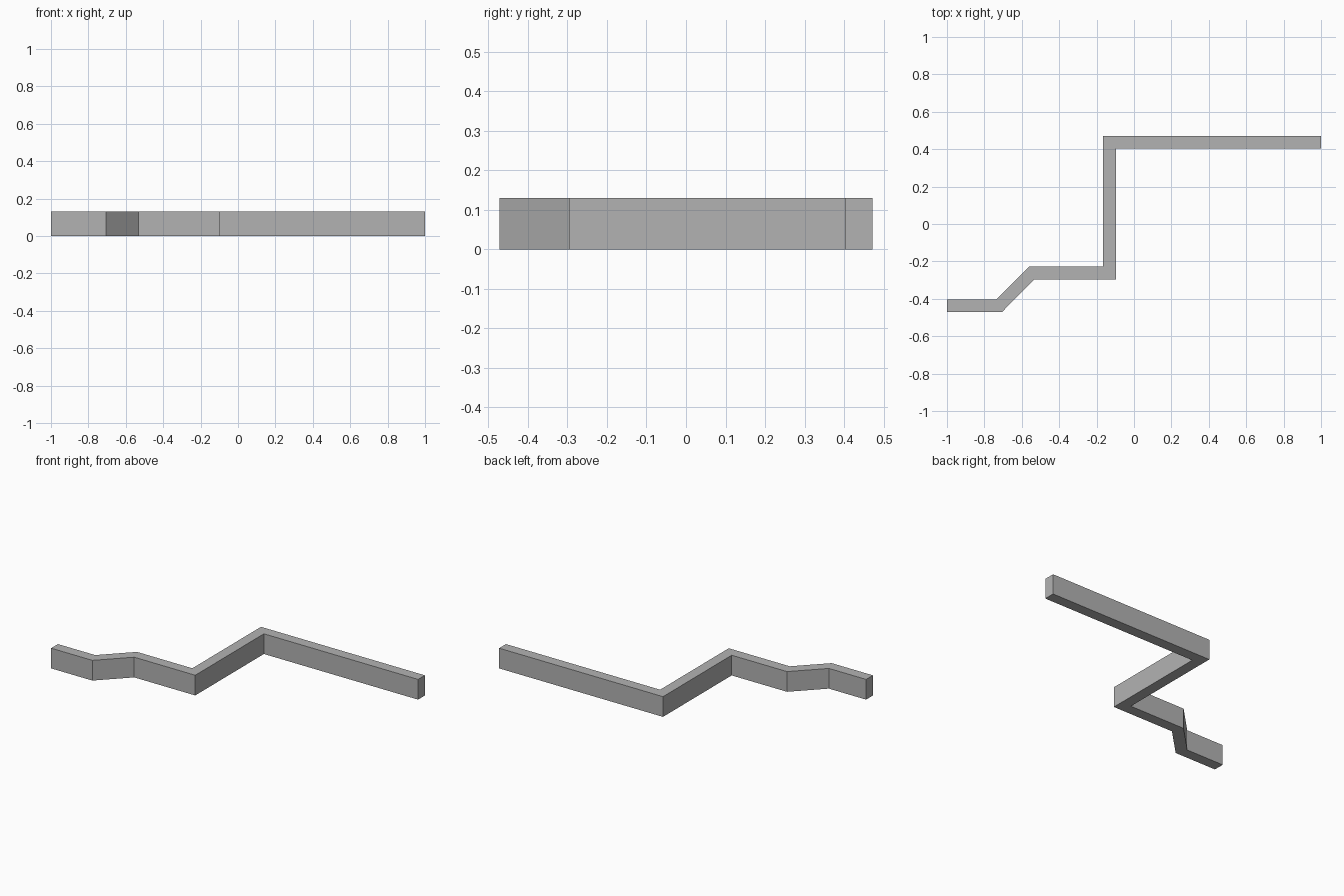
import bpy
import bmesh
from mathutils import Vector

cube = bpy.data.objects.get("Cube")
if cube:
    bpy.data.objects.remove(cube, do_unlink=True)

WIDTH = 0.069
HEIGHT = 0.13

# Centreline of the wall, from the right end to the left end
PATH = [Vector(p) for p in (
    (-1, -0.437), (-0.721, -0.437), (-0.546, -0.261),
    (-0.132, -0.261), (-0.132, 0.437), (1, 0.437))]


def mitred_offset(path, distance):
    """Offset a polyline sideways, keeping mitred corners."""
    normals = []
    for a, b in zip(path, path[1:]):
        d = (b - a).normalized()
        normals.append(Vector((-d.y, d.x)))
    result = []
    for i, p in enumerate(path):
        before = normals[max(i - 1, 0)]
        after = normals[min(i, len(normals) - 1)]
        result.append(p + (before + after) * distance / (1 + before.dot(after)))
    return result


# One quad per straight run, raised to full height
bm = bmesh.new()
sides = [[bm.verts.new((p.x, p.y, 0)) for p in mitred_offset(PATH, s * WIDTH / 2)]
         for s in (-1, 1)]
right, left = sides
for i in range(len(PATH) - 1):
    bm.faces.new((right[i], right[i + 1], left[i + 1], left[i]))
base = bm.faces[:]
raised = bmesh.ops.extrude_face_region(bm, geom=base, use_keep_orig=True)
top = [v for v in raised["geom"] if isinstance(v, bmesh.types.BMVert)]
bmesh.ops.translate(bm, verts=top, vec=(0, 0, HEIGHT))
bmesh.ops.recalc_face_normals(bm, faces=bm.faces[:])

mesh = bpy.data.meshes.new("zigzag_wall")
bm.to_mesh(mesh)
bm.free()
wall = bpy.data.objects.new("zigzag_wall", mesh)
bpy.context.collection.objects.link(wall)

# Plain grey finish
grey = bpy.data.materials.new("plain_grey")
grey.use_nodes = True
colour = (0.45, 0.45, 0.45, 1)
grey.diffuse_color = colour
grey.node_tree.nodes["Principled BSDF"].inputs["Base Color"].default_value = colour
mesh.materials.append(grey)
